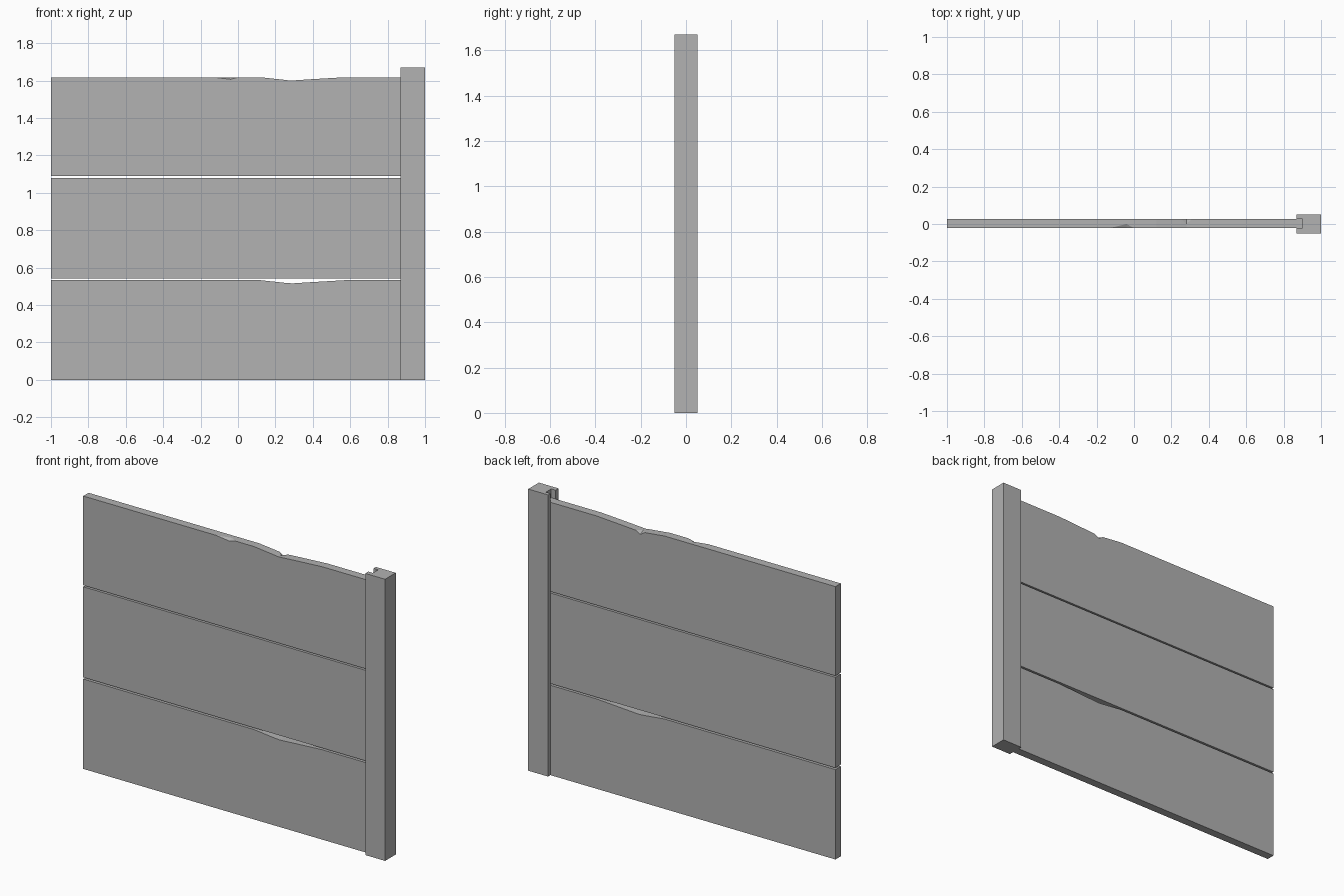
import bpy, bmesh

if "Cube" in bpy.data.objects:
    bpy.data.objects.remove(bpy.data.objects["Cube"])

concrete = bpy.data.materials.new("concrete_grey")
concrete.diffuse_color = (0.445, 0.445, 0.445, 1)
concrete.use_nodes = True
concrete.node_tree.nodes["Principled BSDF"].inputs["Base Color"].default_value = concrete.diffuse_color

Y_FRONT, Y_MID, Y_BACK = -0.022, 0.0, 0.028


def finish(name, bm):
    bmesh.ops.recalc_face_normals(bm, faces=bm.faces)
    mesh = bpy.data.meshes.new(name)
    bm.to_mesh(mesh)
    bm.free()
    mesh.materials.append(concrete)
    obj = bpy.data.objects.new(name, mesh)
    bpy.context.collection.objects.link(obj)


def prism(name, outline, z0, z1):
    """Extrude an XY outline upwards."""
    bm = bmesh.new()
    face = bm.faces.new([bm.verts.new((x, y, z0)) for x, y in outline])
    up = bmesh.ops.extrude_face_region(bm, geom=[face])["geom"]
    verts = [v for v in up if isinstance(v, bmesh.types.BMVert)]
    bmesh.ops.translate(bm, verts=verts, vec=(0, 0, z1 - z0))
    finish(name, bm)


def worn_panel(name, z0, z1, columns):
    """Panel with a chipped top; columns hold x and the front, middle and back drop."""
    bm = bmesh.new()
    rows = []
    for x, *drops in columns:
        top = [bm.verts.new((x, y, z1 - d)) for y, d in zip((Y_FRONT, Y_MID, Y_BACK), drops)]
        low = [bm.verts.new((x, y, z0)) for y in (Y_BACK, Y_FRONT)]
        rows.append(top + low)
    for a, b in zip(rows, rows[1:]):
        for i in range(5):
            j = (i + 1) % 5
            bm.faces.new((a[i], b[i], b[j], a[j]))
    bm.faces.new(rows[0])
    bm.faces.new(rows[-1])
    bmesh.ops.triangulate(bm, faces=[f for f in bm.faces if len(f.verts) == 4])
    finish(name, bm)


LEFT, RIGHT = -1.0, 0.9

# Post with a slot that receives the panels
prism("slotted_post", [(0.87, -0.05), (1, -0.05), (1, 0.05), (0.87, 0.05),
                       (0.87, Y_BACK), (RIGHT, Y_BACK), (RIGHT, Y_FRONT), (0.87, Y_FRONT)], 0, 1.67)

# Three stacked panels, the lower and upper ones worn along the top
worn_panel("lower_panel", 0, 0.533, [
    (LEFT, 0, 0, 0), (0.12, 0, 0, 0), (0.25, 0.014, 0.014, 0.014),
    (0.29, 0.017, 0.017, 0.017), (0.40, 0.010, 0.010, 0.010), (0.57, 0, 0, 0), (RIGHT, 0, 0, 0)])
prism("middle_panel", [(LEFT, Y_FRONT), (RIGHT, Y_FRONT), (RIGHT, Y_BACK), (LEFT, Y_BACK)], 0.543, 1.08)
worn_panel("upper_panel", 1.089, 1.618, [
    (LEFT, 0, 0, 0), (-0.13, 0, 0, 0), (-0.04, 0.011, 0, 0), (0.0, 0, 0, 0), (0.12, 0, 0, 0),
    (0.25, 0.014, 0.014, 0.014), (0.28, 0.018, 0.018, 0.032), (0.31, 0.016, 0.016, 0.016),
    (0.40, 0.010, 0.010, 0.010), (0.57, 0, 0, 0), (RIGHT, 0, 0, 0)])
